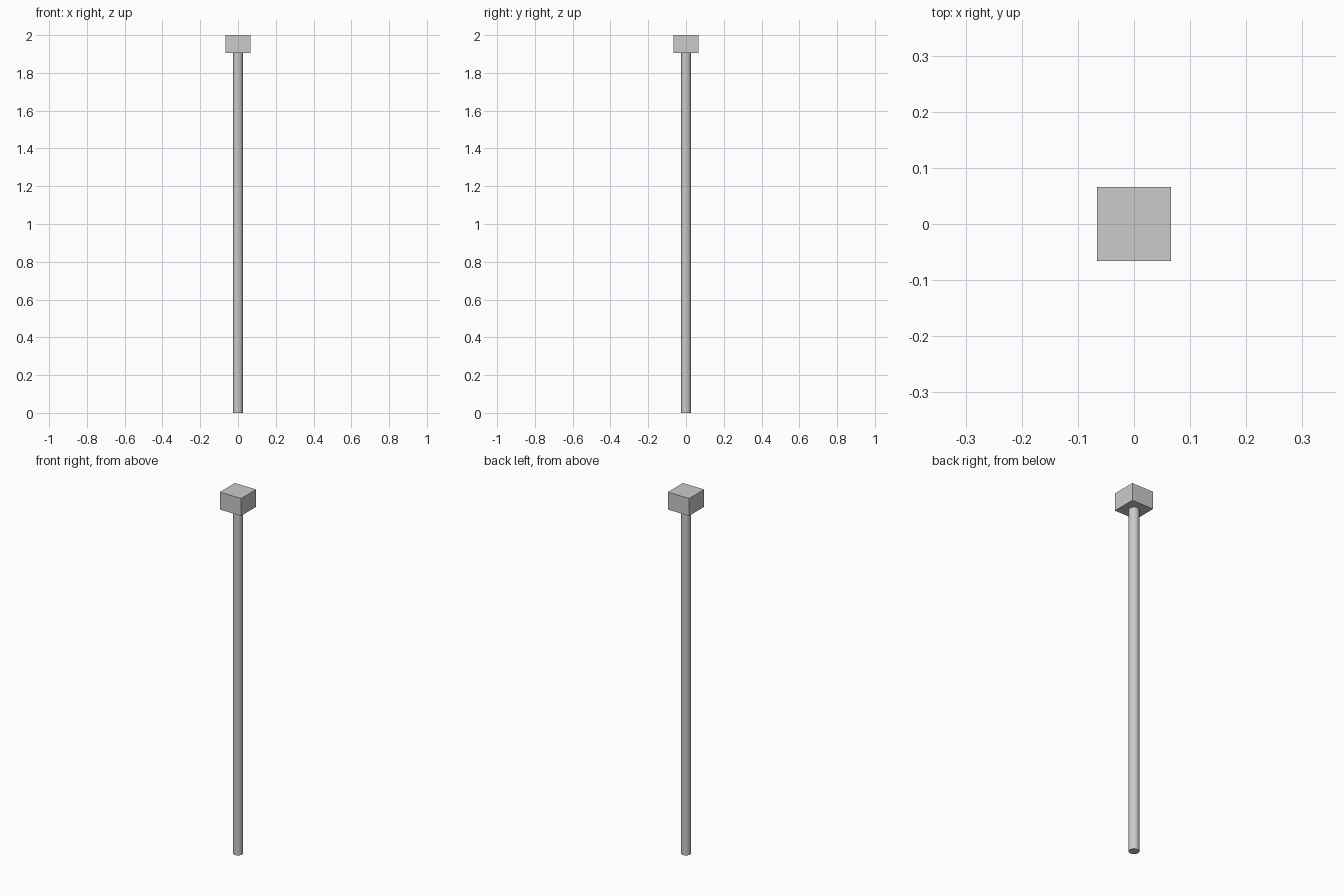
import bpy

if "Cube" in bpy.data.objects:
    bpy.data.objects.remove(bpy.data.objects["Cube"])

HEIGHT, HEAD_BOTTOM = 2.0, 1.904
HEAD_WIDTH, POLE_RADIUS = 0.131, 0.026

# round handle
bpy.ops.mesh.primitive_cylinder_add(vertices=32, radius=POLE_RADIUS, depth=HEAD_BOTTOM,
                                    location=(0, 0, HEAD_BOTTOM / 2))
pole = bpy.context.object
pole.name = "pole"
bpy.ops.object.shade_smooth_by_angle()

# square block on top
bpy.ops.mesh.primitive_cube_add(size=1, location=(0, 0, (HEAD_BOTTOM + HEIGHT) / 2))
head = bpy.context.object
head.name = "head_block"
head.scale = (HEAD_WIDTH, HEAD_WIDTH, HEIGHT - HEAD_BOTTOM)
bpy.ops.object.transform_apply(location=False, rotation=False, scale=True)
